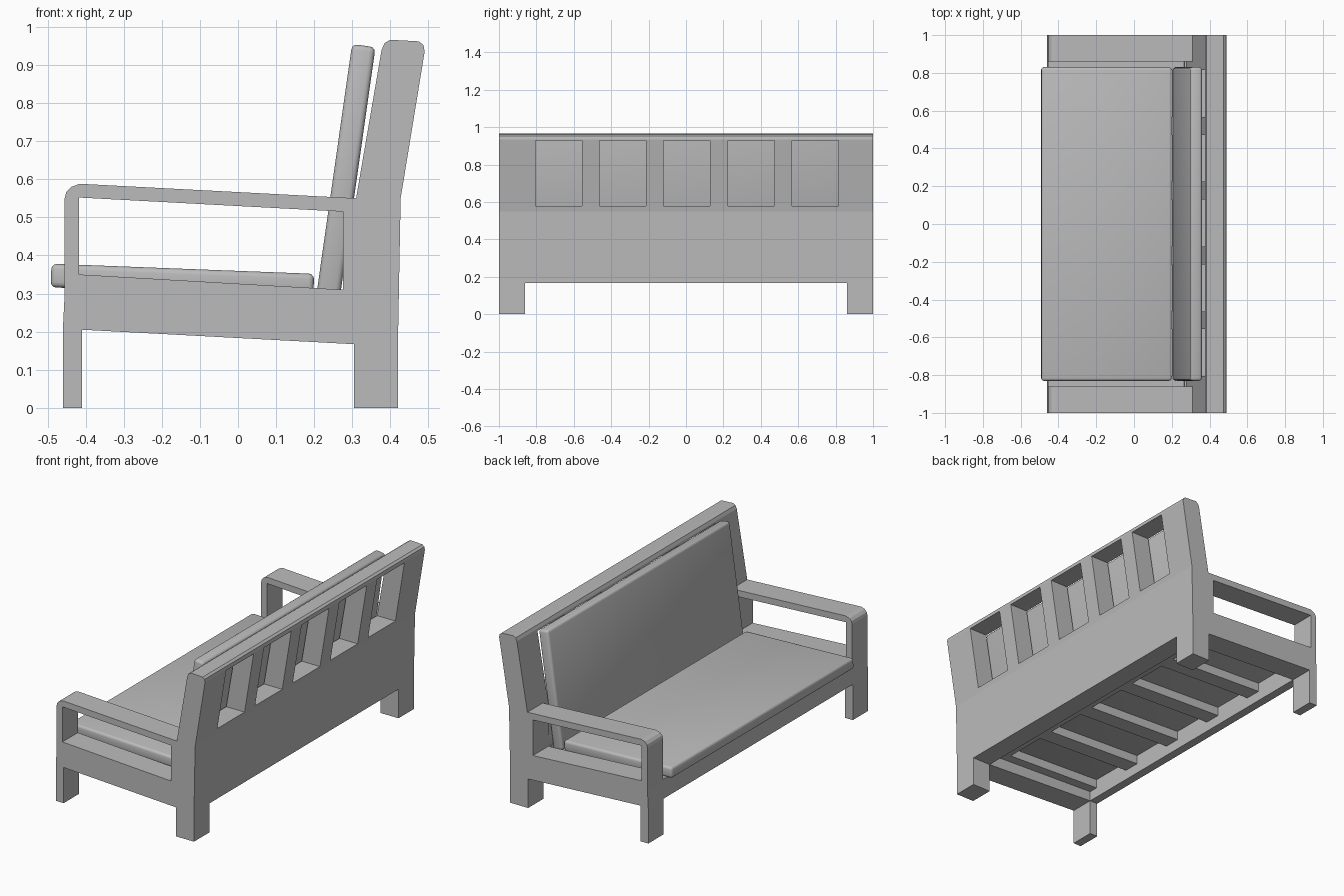
import bpy
import bmesh
import math

default_cube = bpy.data.objects.get("Cube")
if default_cube:
    bpy.data.objects.remove(default_cube, do_unlink=True)

grey = bpy.data.materials.new("plain_grey")
grey.use_nodes = True
grey.diffuse_color = (0.5, 0.5, 0.5, 1)
grey.node_tree.nodes["Principled BSDF"].inputs["Base Color"].default_value = (0.5, 0.5, 0.5, 1)


def add_object(name, bm):
    bmesh.ops.recalc_face_normals(bm, faces=bm.faces[:])
    mesh = bpy.data.meshes.new(name)
    bm.to_mesh(mesh)
    bm.free()
    mesh.materials.append(grey)
    obj = bpy.data.objects.new(name, mesh)
    bpy.context.collection.objects.link(obj)
    return obj


def prism(name, profile, start, end):
    """Extrude an (x, z) profile along y."""
    bm = bmesh.new()
    face = bm.faces.new([bm.verts.new((x, start, z)) for x, z in profile])
    extruded = bmesh.ops.extrude_face_region(bm, geom=[face])["geom"]
    moved = [v for v in extruded if isinstance(v, bmesh.types.BMVert)]
    bmesh.ops.translate(bm, verts=moved, vec=(0, end - start, 0))
    return add_object(name, bm)


def select_only(obj):
    bpy.ops.object.select_all(action="DESELECT")
    obj.select_set(True)
    bpy.context.view_layer.objects.active = obj


def cut(target, profile, start, end):
    """Remove an extruded profile from the target."""
    cutter = prism("cutter", profile, start, end)
    cutter.hide_render = True
    select_only(target)
    modifier = target.modifiers.new("cut", "BOOLEAN")
    modifier.operation = "DIFFERENCE"
    modifier.solver = "EXACT"
    modifier.object = cutter
    bpy.ops.object.modifier_apply(modifier=modifier.name)
    bpy.data.objects.remove(cutter, do_unlink=True)


def cushion(name, size, centre, tilt):
    """Softly rounded box leaning about the y axis."""
    bm = bmesh.new()
    bmesh.ops.create_cube(bm, size=1)
    bmesh.ops.scale(bm, vec=size, verts=bm.verts)
    bmesh.ops.bevel(bm, geom=bm.edges[:], offset=0.014, segments=3,
                    profile=0.5, affect="EDGES")
    obj = add_object(name, bm)
    obj.location = centre
    obj.rotation_euler.y = math.radians(tilt)
    select_only(obj)
    bpy.ops.object.shade_smooth_by_angle(angle=math.radians(35))
    return obj


# Frame silhouette with legs, arms and leaning back
silhouette = [
    (0.305, 0), (0.42, 0), (0.42, 0.18), (0.427, 0.55),
    (0.49, 0.935), (0.487, 0.952), (0.475, 0.962), (0.4, 0.966),
    (0.385, 0.958), (0.377, 0.94), (0.31, 0.55),
    (-0.415, 0.588), (-0.438, 0.58), (-0.451, 0.566), (-0.455, 0.55),
    (-0.455, 0.3), (-0.46, 0.2), (-0.46, 0), (-0.41, 0),
    (-0.41, 0.205), (0.305, 0.167),
]
frame = prism("sofa_frame", silhouette, -1, 1)

# Openings under the armrests
arm_opening = [(-0.418, 0.35), (-0.418, 0.552), (0.275, 0.515), (0.275, 0.31)]
cut(frame, arm_opening, -1.1, 1.1)

# Space between the arms, above the seat deck
INNER = 0.86
seat_space = [(-0.6, 0.321), (0.264, 0.284), (0.31, 0.55), (0.31, 0.7), (-0.6, 0.7)]
cut(frame, seat_space, -INNER, INNER)

# Space between the legs and under the seat deck
under_space = [
    (-0.6, -0.1), (-0.6, 0.205), (-0.41, 0.205), (-0.41, 0.262),
    (0.305, 0.232), (0.305, 0.167), (0.6, 0.167), (0.6, -0.1),
]
cut(frame, under_space, -INNER, INNER)

# Five openings in the backrest and five in the seat deck
back_opening = [(0.2, 0.58), (0.6, 0.58), (0.6, 0.93), (0.2, 0.93)]
deck_opening = [(-0.41, 0.22), (0.2, 0.22), (0.2, 0.4), (-0.41, 0.4)]
for i in range(-2, 3):
    middle = i * 0.343 + 0.005
    cut(frame, back_opening, middle - 0.124, middle + 0.124)
    cut(frame, deck_opening, middle - 0.124, middle + 0.124)

# Cushions
cushion("seat_cushion", (0.69, 1.66, 0.062), (-0.146, 0, 0.334), 2.2)
cushion("back_cushion", (0.062, 1.66, 0.67), (0.283, 0, 0.619), 8.1)
